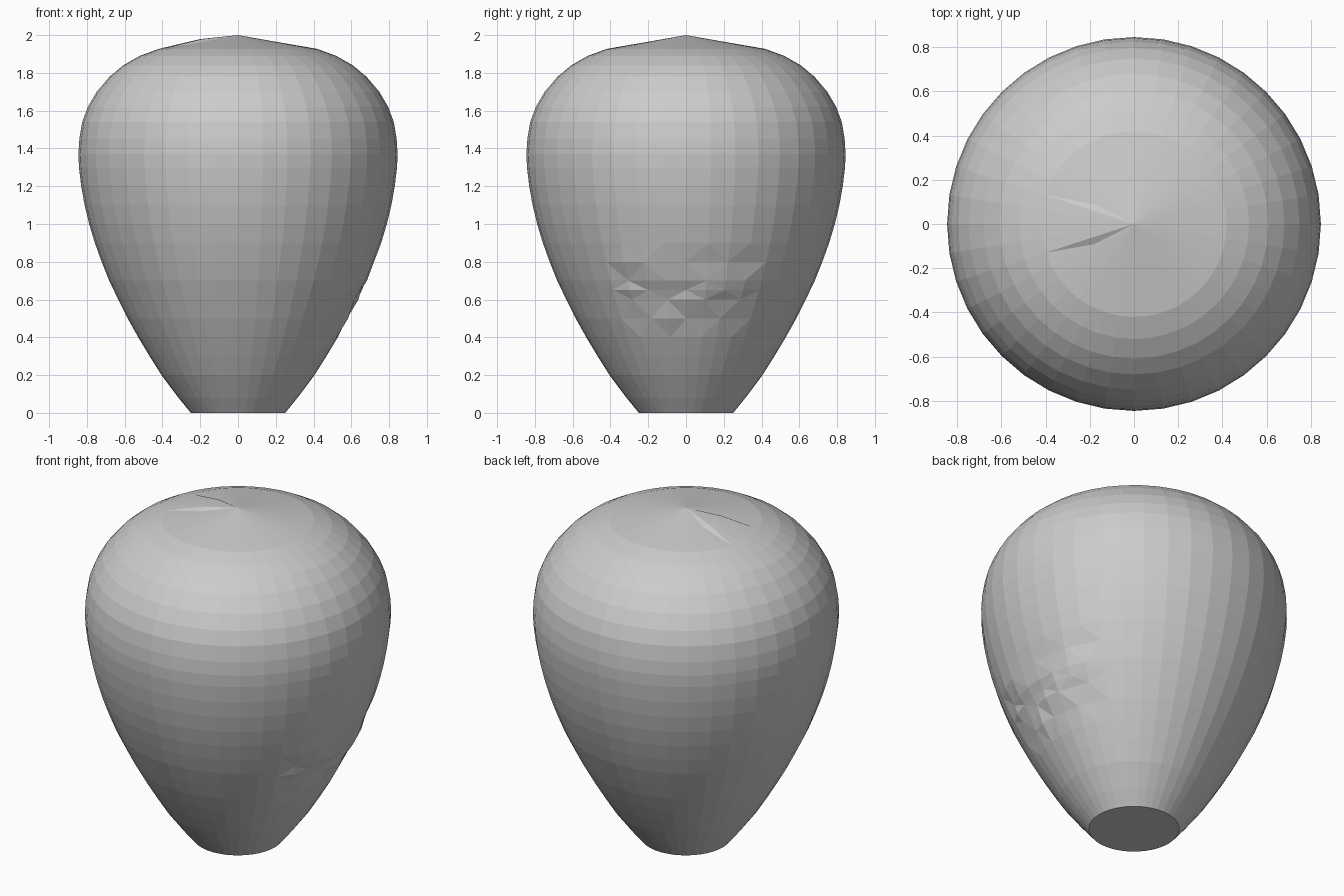
import bpy, bmesh, math, random

if "Cube" in bpy.data.objects:
    bpy.data.objects.remove(bpy.data.objects["Cube"])

random.seed(4)
SIDES = 40

# (radius, height) from the foot to the rim of the shallow cap
profile = [(.25, 0), (.262, .015), (.315, .08), (.36, .14), (.405, .2), (.468, .3),
           (.528, .4), (.584, .5), (.634, .6), (.658, .65), (.682, .7), (.722, .8),
           (.758, .9), (.788, 1.0), (.812, 1.1), (.83, 1.2), (.842, 1.3), (.845, 1.37),
           (.84, 1.45), (.825, 1.54), (.795, 1.62), (.748, 1.7), (.68, 1.78),
           (.608, 1.84), (.52, 1.89), (.42, 1.927)]

bm = bmesh.new()


def ring(r, z, offset=lambda a: (0, 0)):
    verts = []
    for i in range(SIDES):
        a = 2 * math.pi * i / SIDES
        dr, dz = offset(a)
        verts.append(bm.verts.new(((r + dr) * math.cos(a), (r + dr) * math.sin(a), z + dz)))
    return verts


def dent(z):
    # Slightly rough patch low on the right side
    def offset(a):
        near = math.cos(a) > .88 and .45 < z < .85
        return (random.uniform(-.012, .008) if near else 0, 0)
    return offset


def cap_bulge(a):
    # The cap is rounder in a narrow wedge on the left
    return (0, .014 if abs(a - math.pi) < .35 else 0)


rings = [ring(r, z, dent(z)) for r, z in profile]
rings.append(ring(.2, 1.965, cap_bulge))

# Body walls, rough patch split into triangles
for k, (lo, hi) in enumerate(zip(rings, rings[1:])):
    for i in range(SIDES):
        j = (i + 1) % SIDES
        if (i + k) % 2:
            bm.faces.new((lo[i], lo[j], hi[j]))
            bm.faces.new((lo[i], hi[j], hi[i]))
        else:
            bm.faces.new((lo[i], lo[j], hi[i]))
            bm.faces.new((lo[j], hi[j], hi[i]))

# Flat foot and cap point
bm.faces.new(rings[0][::-1])
apex = bm.verts.new((0, 0, 2))
for i in range(SIDES):
    bm.faces.new((rings[-1][i], rings[-1][(i + 1) % SIDES], apex))

bmesh.ops.recalc_face_normals(bm, faces=bm.faces)
mesh = bpy.data.meshes.new("vase_body")
bm.to_mesh(mesh)
bm.free()
bpy.context.collection.objects.link(bpy.data.objects.new("vase_body", mesh))
